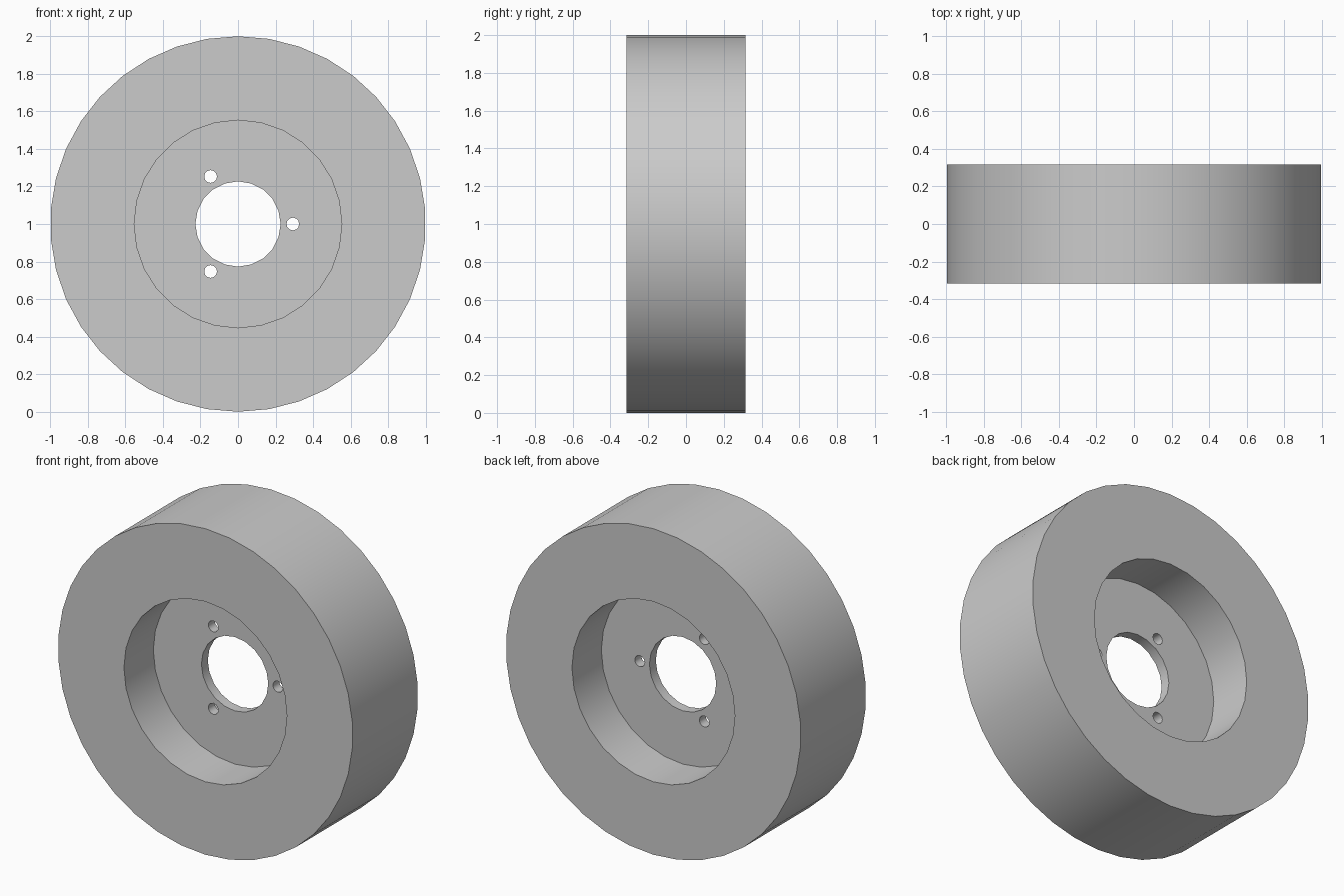
import bpy
import math

default = bpy.data.objects.get("Cube")
if default:
    bpy.data.objects.remove(default, do_unlink=True)

HALF_WIDTH = 0.316
HALF_WEB = 0.031
CENTRE_Z = 1.0


def cylinder(name, radius, sides, y0, y1, x=0.0, z=0.0):
    """Cylinder along y, spanning y0 to y1, offset from the wheel axis."""
    bpy.ops.mesh.primitive_cylinder_add(
        vertices=sides, radius=radius, depth=y1 - y0,
        location=(x, (y0 + y1) / 2, CENTRE_Z + z),
        rotation=(math.pi / 2, 0, 0))
    obj = bpy.context.object
    obj.name = name
    return obj


def cut(target, cutter):
    """Subtract the cutter from the target and discard it."""
    cutter.hide_render = True
    mod = target.modifiers.new(cutter.name, 'BOOLEAN')
    mod.operation = 'DIFFERENCE'
    mod.solver = 'EXACT'
    mod.object = cutter
    bpy.ops.object.select_all(action='DESELECT')
    target.select_set(True)
    bpy.context.view_layer.objects.active = target
    bpy.ops.object.modifier_apply(modifier=mod.name)
    bpy.data.objects.remove(cutter, do_unlink=True)


# Solid wheel body
wheel = cylinder("wheel", 1.0, 38, -HALF_WIDTH, HALF_WIDTH)

# Deep recess on each side, leaving a thin central web
cut(wheel, cylinder("front_recess", 0.553, 28, -0.5, -HALF_WEB))
cut(wheel, cylinder("back_recess", 0.553, 28, HALF_WEB, 0.5))

# Central bore
cut(wheel, cylinder("bore", 0.227, 20, -0.2, 0.2))

# Three bolt holes around the bore
for i in range(3):
    a = math.tau * i / 3
    cut(wheel, cylinder("bolt_hole", 0.034, 12, -0.2, 0.2,
                        0.292 * math.cos(a), 0.292 * math.sin(a)))

# Plain grey finish
grey = bpy.data.materials.new("light_grey")
grey.use_nodes = True
colour = (0.6, 0.6, 0.6, 1.0)
grey.diffuse_color = colour
grey.node_tree.nodes["Principled BSDF"].inputs["Base Color"].default_value = colour
wheel.data.materials.clear()
wheel.data.materials.append(grey)

# Smooth round walls with crisp rims
bpy.ops.object.select_all(action='DESELECT')
wheel.select_set(True)
bpy.context.view_layer.objects.active = wheel
bpy.ops.object.shade_smooth_by_angle(angle=math.radians(40))
